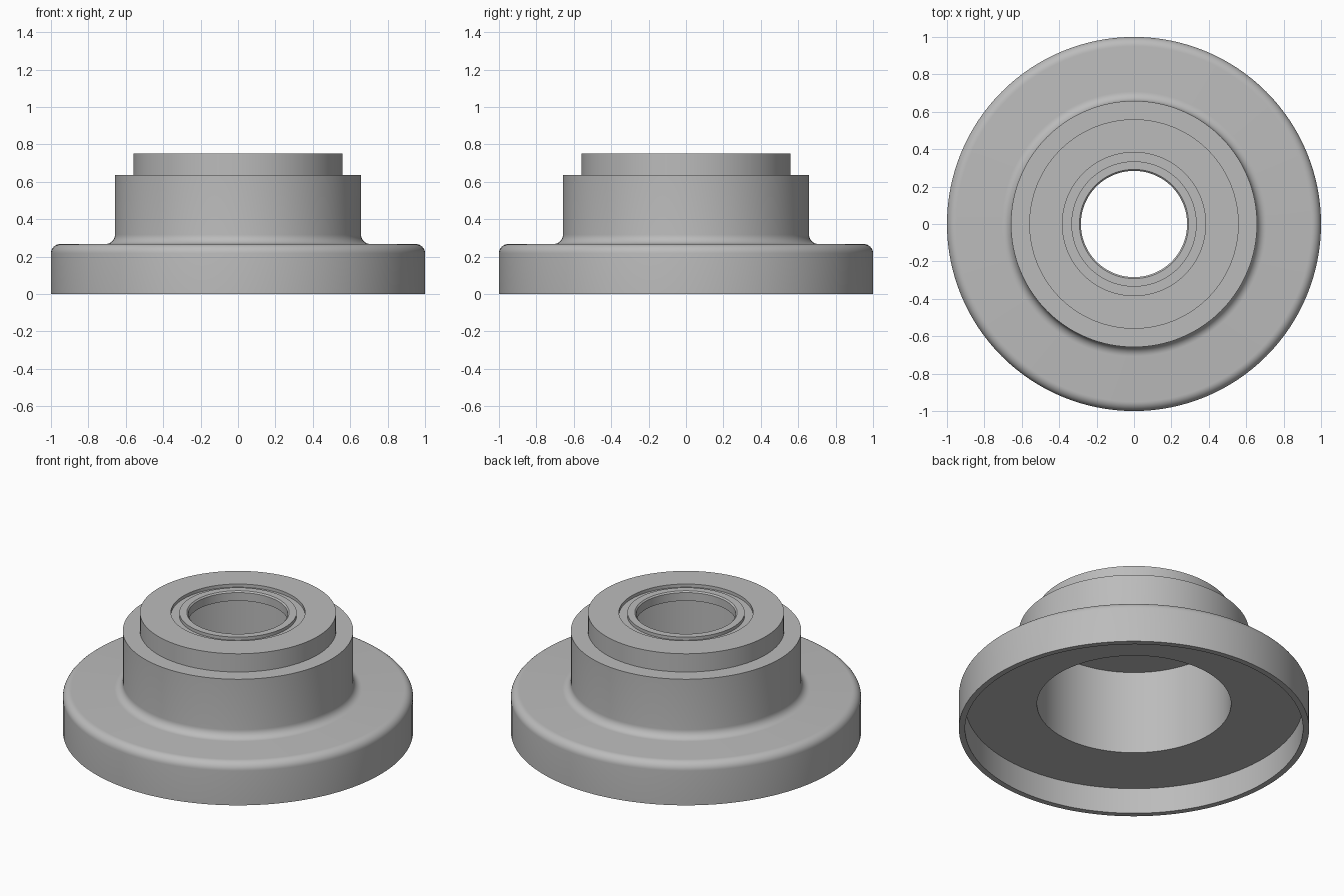
import bpy, bmesh
from math import sin, cos, pi, radians

SEGMENTS = 128

cube = bpy.data.objects.get("Cube")
if cube:
    bpy.data.objects.remove(cube, do_unlink=True)

# Grey metal
metal = bpy.data.materials.new("grey_metal")
metal.use_nodes = True
color = (0.5, 0.5, 0.5, 1)
metal.diffuse_color = color
metal.node_tree.nodes["Principled BSDF"].inputs["Base Color"].default_value = color


def arc(r, z, radius, start, end, steps=8):
    """Points of a circular fillet in the radius/height plane."""
    angles = [radians(start + (end - start) * i / steps) for i in range(steps + 1)]
    return [(r + radius * cos(a), z + radius * sin(a)) for a in angles]


def lathe(name, profile):
    """Revolve a closed radius/height profile around the z axis."""
    bm = bmesh.new()
    rings = []
    for i in range(SEGMENTS):
        a = 2 * pi * i / SEGMENTS
        rings.append([bm.verts.new((r * cos(a), r * sin(a), z)) for r, z in profile])
    n = len(profile)
    for i in range(SEGMENTS):
        here, there = rings[i], rings[(i + 1) % SEGMENTS]
        for j in range(n):
            k = (j + 1) % n
            bm.faces.new((here[j], there[j], there[k], here[k]))
    bmesh.ops.recalc_face_normals(bm, faces=bm.faces)
    mesh = bpy.data.meshes.new(name)
    bm.to_mesh(mesh)
    bm.free()
    mesh.materials.append(metal)
    obj = bpy.data.objects.new(name, mesh)
    bpy.context.collection.objects.link(obj)
    bpy.ops.object.select_all(action="DESELECT")
    obj.select_set(True)
    bpy.context.view_layer.objects.active = obj
    bpy.ops.object.shade_smooth_by_angle(angle=radians(30))
    return obj


# Rounded flange, filleted into the hub
flange = [(0.965, 0), (1, 0)] + arc(0.95, 0.217, 0.05, 0, 90)
hub = arc(0.708, 0.317, 0.05, 270, 180) + [(0.658, 0.635)]
# Raised collar with a ring groove and a chamfered hole
collar = [(0.56, 0.635), (0.56, 0.75), (0.383, 0.75), (0.383, 0.73),
          (0.335, 0.73), (0.335, 0.75), (0.292, 0.75), (0.284, 0.742), (0.284, 0.69)]
# Wide bore and the recess under the flange
underside = [(0.554, 0.69), (0.554, 0.162), (0.965, 0.162)]

lathe("flanged_hub", flange + hub + collar + underside)
